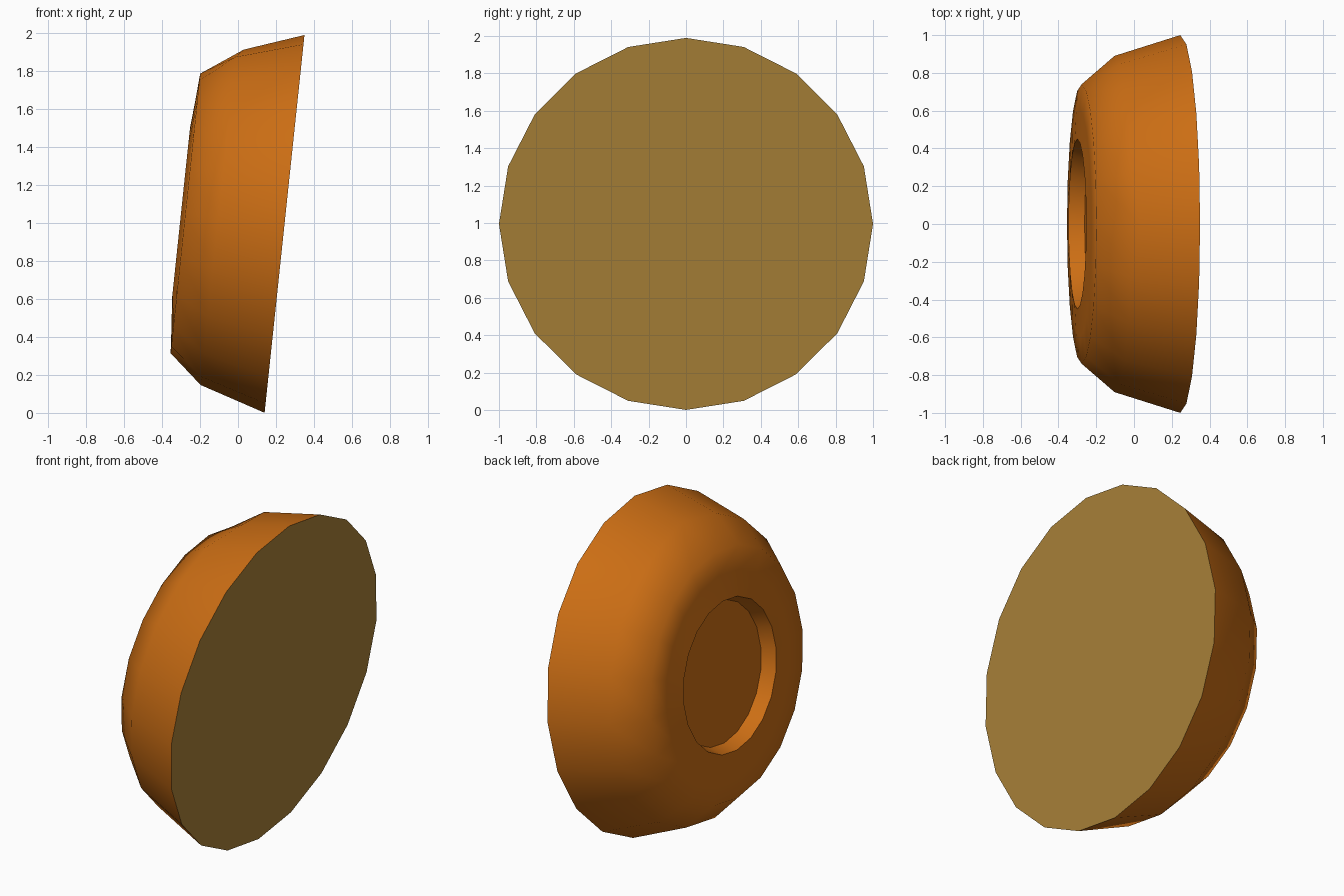
import bpy, bmesh
from math import sin, cos, pi, radians, asin
from mathutils import Vector, Matrix

if "Cube" in bpy.data.objects:
    bpy.data.objects.remove(bpy.data.objects["Cube"])

SIDES = 20
TILT = asin(0.105)
# local +z points out of the back of the dish; tilted slightly upward
BACK = Vector((-cos(TILT), 0, sin(TILT)))
UP = Vector((sin(TILT), 0, cos(TILT)))
SIDE = Vector((0, 1, 0))
CENTRE = Vector((0.245, 0, 0.995))


def material(name, colour):
    m = bpy.data.materials.new(name)
    m.diffuse_color = colour
    m.use_nodes = True
    m.node_tree.nodes["Principled BSDF"].inputs["Base Color"].default_value = m.diffuse_color
    return m


def lathe(name, profile, mat, cap_start=False, cap_end=False):
    """Revolve (radius, depth) points around the tilted axis."""
    bm = bmesh.new()
    rings = []
    for r, d in profile:
        rings.append([bm.verts.new(CENTRE + BACK * d
                                   + UP * (r * cos(2 * pi * i / SIDES))
                                   + SIDE * (r * sin(2 * pi * i / SIDES)))
                      for i in range(SIDES)])
    for a, b in zip(rings, rings[1:]):
        for i in range(SIDES):
            j = (i + 1) % SIDES
            bm.faces.new((a[i], a[j], b[j], b[i]))
    # slightly shallower shoulder at the top of the hand-shaped shell
    if len(rings) > 2:
        rings[1][0].co -= BACK * 0.04
    if cap_start:
        bm.faces.new(rings[0])
    if cap_end:
        bm.faces.new(rings[-1])
    if len(rings) > 1:
        # outward normals: orient the first band away from the axis
        bm.normal_update()
        bm.faces.ensure_lookup_table()
        f = bm.faces[0]
        off = f.calc_center_median() - CENTRE
        off -= BACK * off.dot(BACK)
        if f.normal.dot(off) < 0:
            bmesh.ops.reverse_faces(bm, faces=bm.faces[:])
    else:
        bm.normal_update()
        bm.faces.ensure_lookup_table()
        if bm.faces[0].normal.dot(BACK) > 0:
            bmesh.ops.reverse_faces(bm, faces=bm.faces[:])
    mesh = bpy.data.meshes.new(name)
    bm.to_mesh(mesh)
    bm.free()
    mesh.materials.append(mat)
    obj = bpy.data.objects.new(name, mesh)
    bpy.context.collection.objects.link(obj)
    bpy.ops.object.select_all(action='DESELECT')
    obj.select_set(True)
    bpy.context.view_layer.objects.active = obj
    bpy.ops.object.shade_smooth_by_angle(angle=radians(60))
    return obj


orange = material("orange", (0.60, 0.155, 0.007, 1))
tan = material("tan", (0.40, 0.225, 0.04, 1))

# rounded shell with a shallow stepped recess in its back
lathe("shell", [(1.0, 0.0), (0.89, 0.35), (0.74, 0.525), (0.60, 0.535),
                (0.45, 0.548), (0.435, 0.505), (0.42, 0.465)],
      orange, cap_end=True)

# flat face closing the open side
lathe("flat_face", [(1.0, 0.0)], tan, cap_start=True)
